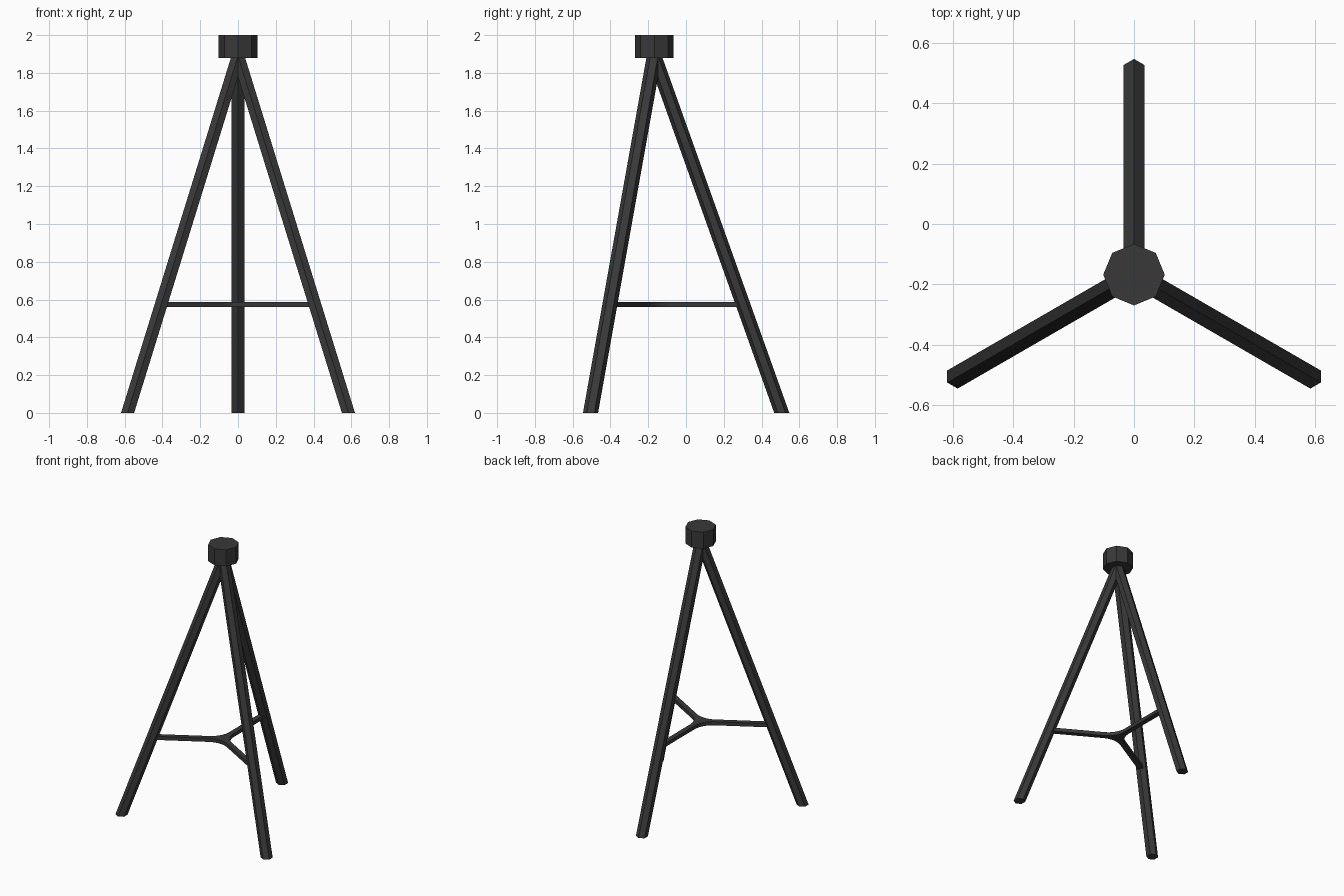
import bpy, bmesh, math
from mathutils import Vector

if "Cube" in bpy.data.objects:
    bpy.data.objects.remove(bpy.data.objects["Cube"])

CX, CY = 0.0, -0.168        # tripod axis
SPREAD, LEG_TOP = 0.675, 1.89
ANGLES = [math.radians(a) for a in (90, 210, 330)]

mat = bpy.data.materials.new("dark grey")
mat.diffuse_color = (0.04, 0.04, 0.04, 1)
mat.use_nodes = True
mat.node_tree.nodes["Principled BSDF"].inputs["Base Color"].default_value = mat.diffuse_color


def loft(name, bottom, top):
    """Closed prism between two matching rings."""
    bm = bmesh.new()
    b = [bm.verts.new(p) for p in bottom]
    t = [bm.verts.new(p) for p in top]
    n = len(b)
    for i in range(n):
        j = (i + 1) % n
        bm.faces.new((b[i], b[j], t[j], t[i]))
    bm.faces.new(b[::-1])
    bm.faces.new(t)
    bmesh.ops.recalc_face_normals(bm, faces=bm.faces)
    me = bpy.data.meshes.new(name)
    bm.to_mesh(me)
    bm.free()
    me.materials.append(mat)
    ob = bpy.data.objects.new(name, me)
    bpy.context.collection.objects.link(ob)
    return ob


def ring(x, y, z, r, n, start=0.0):
    return [Vector((x + r * math.cos(start + 2 * math.pi * i / n),
                    y + r * math.sin(start + 2 * math.pi * i / n), z)) for i in range(n)]


# octagonal head
loft("head", ring(CX, CY, 1.88, 0.102, 8), ring(CX, CY, 2.0, 0.102, 8))

# three hexagonal legs, feet cut flat on the ground
for name, a in zip(("back_leg", "left_leg", "right_leg"), ANGLES):
    fx, fy = CX + SPREAD * math.cos(a), CY + SPREAD * math.sin(a)
    loft(name, ring(fx, fy, 0, 0.04, 6, a), ring(CX, CY, LEG_TOP, 0.04, 6, a))

# three-way brace with rounded inner corners
HALF, REACH, D = 0.018, 0.46, 0.19
R = D * math.sin(math.pi / 3) - HALF
outline = []
for a in ANGLES:
    u = Vector((math.cos(a), math.sin(a)))
    v = Vector((-u.y, u.x))
    outline += [u * REACH - v * HALF, u * REACH + v * HALF]
    g = a + math.pi / 3
    c = Vector((math.cos(g), math.sin(g))) * D
    for i in range(9):
        t = g + math.pi + math.radians(30 - 60 * i / 8) * -1
        outline.append(c + R * Vector((math.cos(2 * (g + math.pi) - t), math.sin(2 * (g + math.pi) - t))))
brace = loft("brace", [Vector((CX + p.x, CY + p.y, 0.56)) for p in outline],
             [Vector((CX + p.x, CY + p.y, 0.586)) for p in outline])
